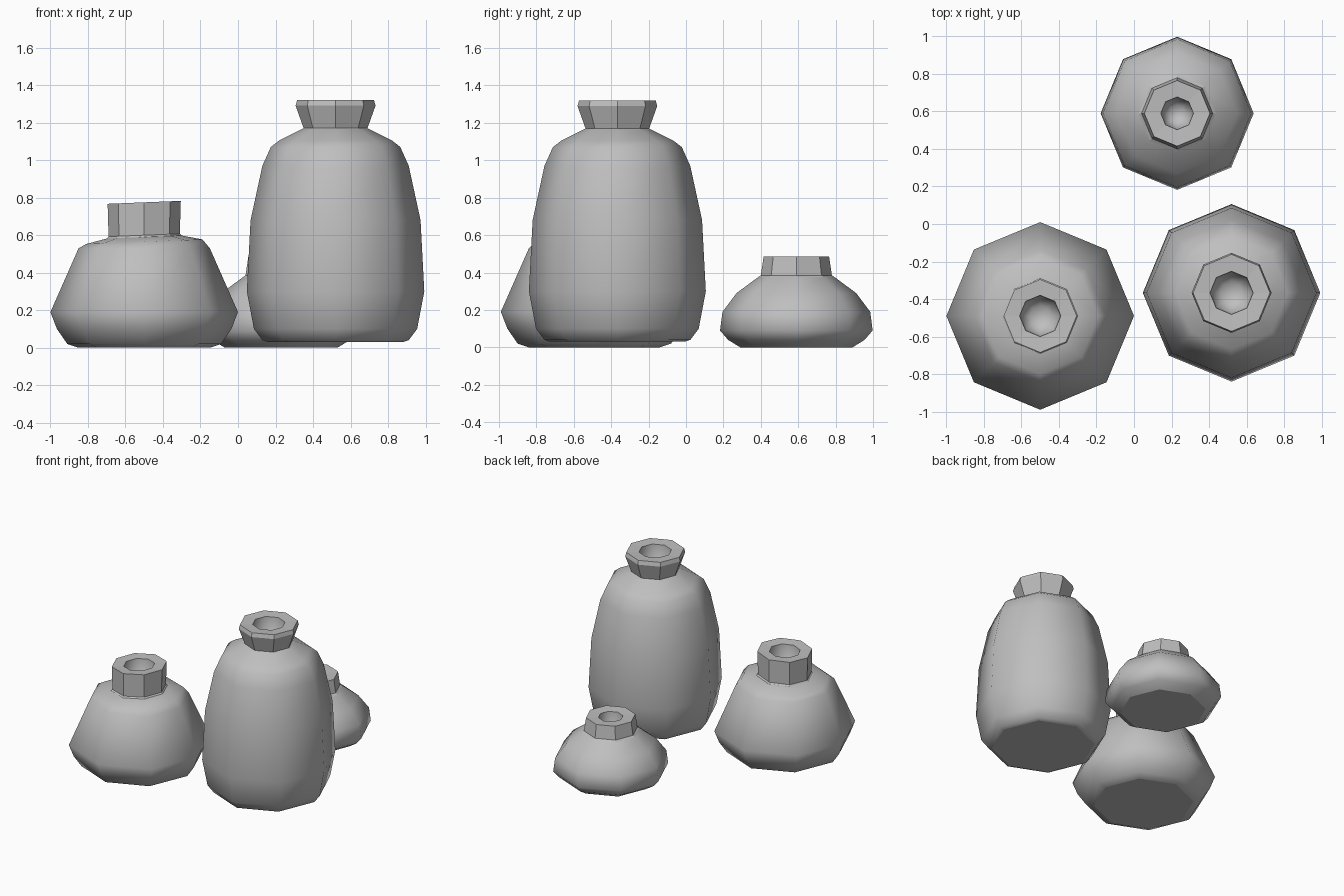
import bpy, bmesh
from math import cos, sin, pi

SIDES = 8

old = bpy.data.objects.get("Cube")
if old:
    bpy.data.objects.remove(old, do_unlink=True)

clay = bpy.data.materials.new("grey_clay")
clay.use_nodes = True
clay.diffuse_color = (0.52, 0.52, 0.52, 1)
clay.node_tree.nodes["Principled BSDF"].inputs["Base Color"].default_value = (0.52, 0.52, 0.52, 1)


def make_pot(name, x, y, body, neck, hole, lean=0.0):
    """Lathe an eight-sided pot: soft body, crisp neck and rim, hollow mouth."""
    rim_z = neck[-1][1]
    mouth = [(hole, rim_z - 0.005), (hole * 0.92, rim_z - 0.12), (hole * 0.5, rim_z - 0.17)]
    profile = body + neck + mouth
    bm = bmesh.new()
    rings = []
    for i, (r, z) in enumerate(profile):
        tilt = lean if i >= len(body) - 2 else 0
        ring = []
        for k in range(SIDES):
            a = 2 * pi * k / SIDES
            ring.append(bm.verts.new((r * cos(a), r * sin(a), z + tilt * r * cos(a))))
        rings.append(ring)

    # Walls: the neck and rim stay faceted, body and mouth are smooth
    first_flat = len(body) - 1
    last_flat = len(body) + len(neck) - 1
    for i, (low, high) in enumerate(zip(rings, rings[1:])):
        for k in range(SIDES):
            n = (k + 1) % SIDES
            face = bm.faces.new((low[k], low[n], high[n], high[k]))
            face.smooth = not first_flat <= i <= last_flat

    # Base and the floor of the mouth
    bm.faces.new(rings[0][::-1]).smooth = False
    bm.faces.new(rings[-1]).smooth = True
    bm.normal_update()

    mesh = bpy.data.meshes.new(name)
    bm.to_mesh(mesh)
    bm.free()
    mesh.materials.append(clay)
    pot = bpy.data.objects.new(name, mesh)
    pot.location = (x, y, 0)
    bpy.context.collection.objects.link(pot)
    return pot


# Wide pot with a straight neck
make_pot("wide_pot", -0.5, -0.49,
         body=[(0.35, 0.0), (0.41, 0.02), (0.465, 0.1), (0.5, 0.19),
               (0.35, 0.53), (0.31, 0.565), (0.2, 0.59)],
         neck=[(0.19, 0.6), (0.195, 0.775)],
         hole=0.11, lean=0.04)

# Tall jar with a flared neck
make_pot("tall_jar", 0.52, -0.367,
         body=[(0.36, 0.03), (0.39, 0.04), (0.435, 0.1), (0.473, 0.3), (0.453, 0.68),
               (0.39, 0.97), (0.345, 1.07), (0.3, 1.105), (0.18, 1.165)],
         neck=[(0.17, 1.17), (0.213, 1.29), (0.205, 1.32)],
         hole=0.115)

# Small squat pot
make_pot("small_pot", 0.23, 0.59,
         body=[(0.3, 0.0), (0.365, 0.04), (0.408, 0.09), (0.395, 0.19),
               (0.32, 0.29), (0.205, 0.375)],
         neck=[(0.19, 0.385), (0.175, 0.485)],
         hole=0.087)
